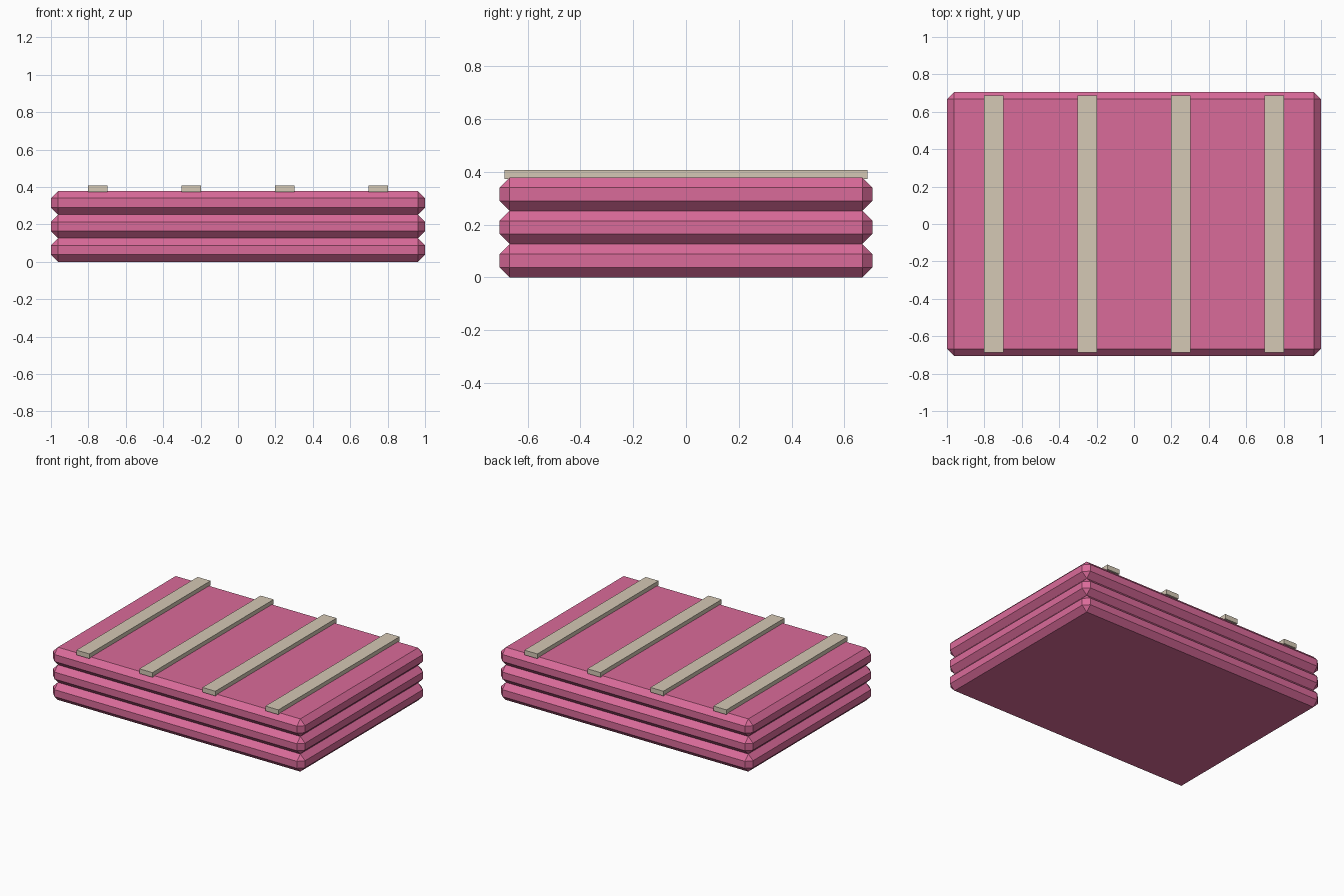
import bpy

if "Cube" in bpy.data.objects:
    bpy.data.objects.remove(bpy.data.objects["Cube"])


def material(name, rgb):
    mat = bpy.data.materials.new(name)
    mat.diffuse_color = (*rgb, 1.0)
    mat.use_nodes = True
    mat.node_tree.nodes["Principled BSDF"].inputs["Base Color"].default_value = mat.diffuse_color
    return mat


def box(name, center, size, mat, bevel=0.0):
    bpy.ops.mesh.primitive_cube_add(size=1, location=center)
    obj = bpy.context.object
    obj.name = name
    obj.scale = size
    bpy.ops.object.transform_apply(location=False, rotation=False, scale=True)
    obj.data.materials.append(mat)
    if bevel:
        mod = obj.modifiers.new("chamfer", 'BEVEL')
        mod.width = bevel
        mod.segments = 1
    return obj


pink = material("pink fabric", (0.70, 0.145, 0.32))
beige = material("beige strap", (0.66, 0.58, 0.46))

# Stacked chamfered slabs
LAYER = 0.126
for i in range(3):
    box(f"slab_{i + 1}", (0, 0, LAYER * (i + 0.5)), (2.0, 1.412, LAYER), pink, 0.038)

# Strips lying across the top
for i, x in enumerate((-0.75, -0.25, 0.25, 0.75)):
    box(f"top_strip_{i + 1}", (x, 0, 0.39), (0.103, 1.374, 0.034), beige)
